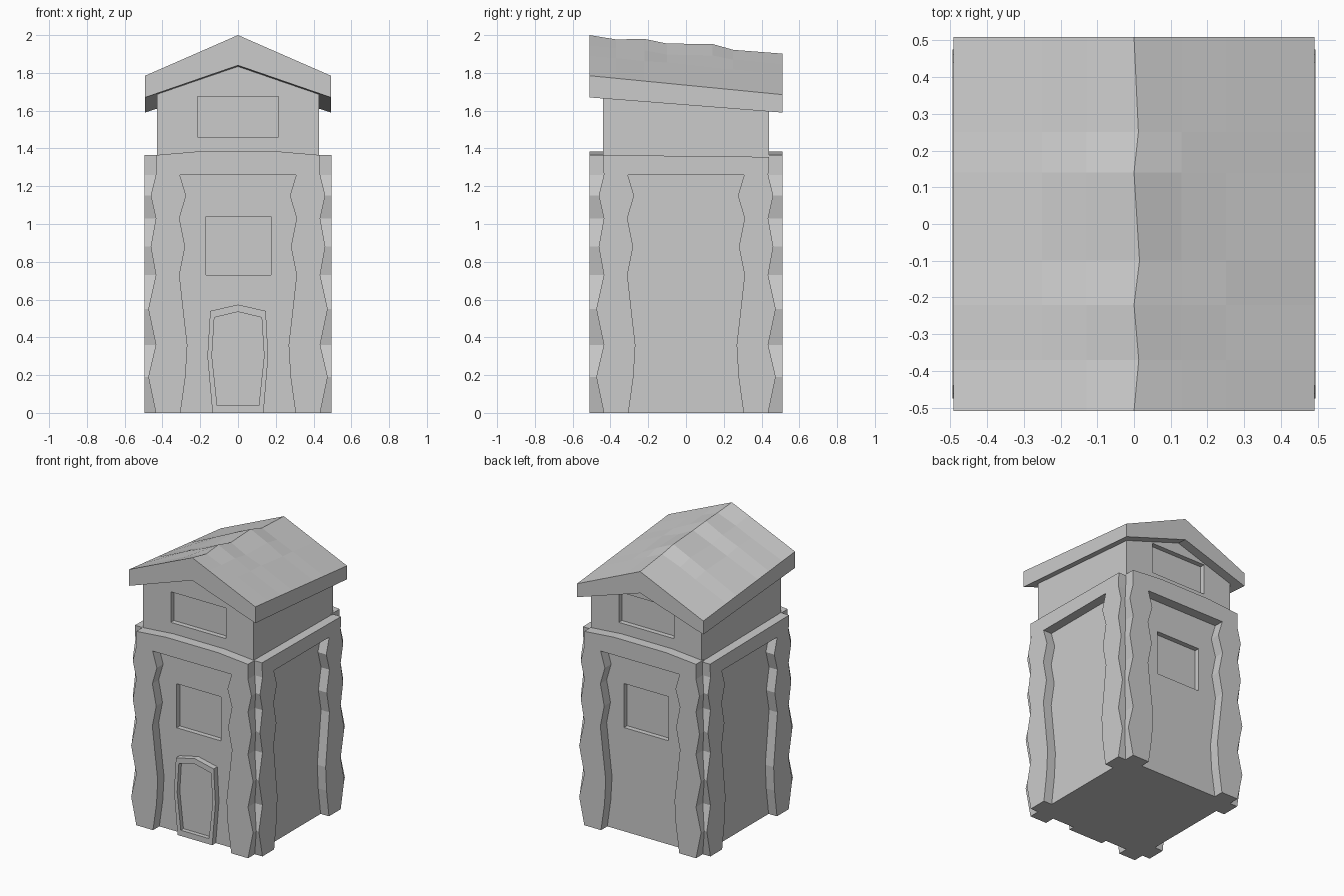
import bpy, bmesh, random

if "Cube" in bpy.data.objects:
    bpy.data.objects.remove(bpy.data.objects["Cube"])

random.seed(4)


def make(name, verts, faces):
    bm = bmesh.new()
    vs = [bm.verts.new(v) for v in verts]
    for f in faces:
        bm.faces.new([vs[i] for i in f])
    bmesh.ops.recalc_face_normals(bm, faces=bm.faces)
    me = bpy.data.meshes.new(name)
    bm.to_mesh(me)
    bm.free()
    ob = bpy.data.objects.new(name, me)
    bpy.context.collection.objects.link(ob)
    return ob


def prism(name, a, d0, d1, b=None, side=False):
    """Loft a (u, z) outline from depth d0 to d1; depth is y, or x when side is set."""
    b = b or a
    n = len(a)
    put = (lambda u, d, z: (d, u, z)) if side else (lambda u, d, z: (u, d, z))
    verts = [put(u, d0, z) for u, z in a] + [put(u, d1, z) for u, z in b]
    faces = [range(n), range(n, 2 * n)]
    faces += [(i, (i + 1) % n, n + (i + 1) % n, n + i) for i in range(n)]
    return make(name, verts, faces)


def rect(x0, x1, z0, z1):
    return [(x0, z0), (x1, z0), (x1, z1), (x0, z1)]


def cut(target, cutter):
    cutter.hide_render = True
    mod = target.modifiers.new("recess", 'BOOLEAN')
    mod.operation = 'DIFFERENCE'
    mod.solver = 'EXACT'
    mod.object = cutter
    bpy.context.view_layer.objects.active = target
    bpy.ops.object.modifier_apply(modifier=mod.name)
    bpy.data.objects.remove(cutter)


# Tower core with gabled upper room
X, Y = 0.43, 0.44
core = prism("tower_walls",
             [(-X, 0), (X, 0), (X, 1.73), (0, 1.88), (-X, 1.73)], -Y, Y,
             [(-X, 0), (X, 0), (X, 1.64), (0, 1.79), (-X, 1.64)])

# Recessed windows, front and back
for s in (-1, 1):
    for outline in (rect(-0.17, 0.175, 0.73, 1.04), rect(-0.215, 0.215, 1.46, 1.675)):
        cut(core, prism("window_cutter", outline, s * (Y - 0.035), s * (Y + 0.1)))

# Rough stone frames on the four walls: wavy posts joined by a lintel
LEVELS = [0, 0.19, 0.36, 0.55, 0.73, 0.88, 1.03, 1.15, 1.26]
OUT = [0.435, 0.475, 0.435, 0.475, 0.435, 0.462, 0.435, 0.462, 0.435]
INN = [0.305, 0.278, 0.268, 0.29, 0.31, 0.28, 0.31, 0.275, 0.308]


def frame_outline(top):
    left_out = [(-o, z) for o, z in zip(OUT, LEVELS)]
    right_out = [(o, z) for o, z in zip(OUT, LEVELS)]
    left_in = [(-i, z) for i, z in zip(INN, LEVELS)]
    right_in = [(i, z) for i, z in zip(INN, LEVELS)]
    return left_out + top + right_out[::-1] + right_in + left_in[::-1]


arched = frame_outline([(-0.435, 1.365), (-0.2, 1.385), (0.2, 1.385), (0.435, 1.365)])
sloped = frame_outline([(-0.44, 1.365), (0.44, 1.355)])
for label, s in (("front", -1), ("back", 1)):
    prism(label + "_stone_frame", arched, s * 0.42, s * 0.51)
for label, s in (("left", -1), ("right", 1)):
    prism(label + "_stone_frame", sloped, s * 0.41, s * 0.495, side=True)

# Door surround with recessed door
door = prism("door_surround", [(-0.135, 0), (0.135, 0), (0.16, 0.3), (0.147, 0.54),
                               (0, 0.573), (-0.147, 0.54), (-0.162, 0.3)], -0.48, -0.42)
cut(door, prism("door_cutter", [(-0.11, 0.04), (0.11, 0.04), (0.138, 0.3), (0.125, 0.505),
                                (0, 0.535), (-0.125, 0.505), (-0.138, 0.3)], -0.6, -0.45))

# Sagging gable roof: uneven ridge, slightly buckled slopes, sloping to the back
RIDGE = [(-0.51, 0, 2.0), (-0.37, 0.013, 1.977), (-0.22, 0, 1.98), (-0.1, 0.015, 1.955),
         (0.14, 0, 1.953), (0.25, 0.012, 1.922), (0.51, 0, 1.902)]
E = 0.492
verts, faces = [], []
for k, (y, rx, rz) in enumerate(RIDGE):
    t = (y + 0.51) / 1.02
    eave, low, apex = 1.785 - 0.1 * t, 1.67 - 0.08 * t, 1.84 - 0.09 * t
    wob = 0 if k in (0, len(RIDGE) - 1) else 0.006
    row = [(-E, y, low), (-E, y, eave)]
    straight = 2.0 - 0.098 * t
    for x in (-0.25, -0.13, 0, 0.13, 0.25):
        if x == 0:
            row.append((rx, y, rz))
        else:
            f = 1 - abs(x) / E
            z = eave + (straight - eave) * f + (rz - straight) * f * f
            row.append((x, y, z + random.uniform(-wob, wob)))
    row += [(E, y, eave), (E, y, low), (0, y, apex)]
    verts += row
n = 10
for k in range(len(RIDGE) - 1):
    for i in range(n):
        j = (i + 1) % n
        faces.append((k * n + i, k * n + j, k * n + n + j, k * n + n + i))
faces += [range(n), range(len(verts) - n, len(verts))]
make("gable_roof", verts, faces)
